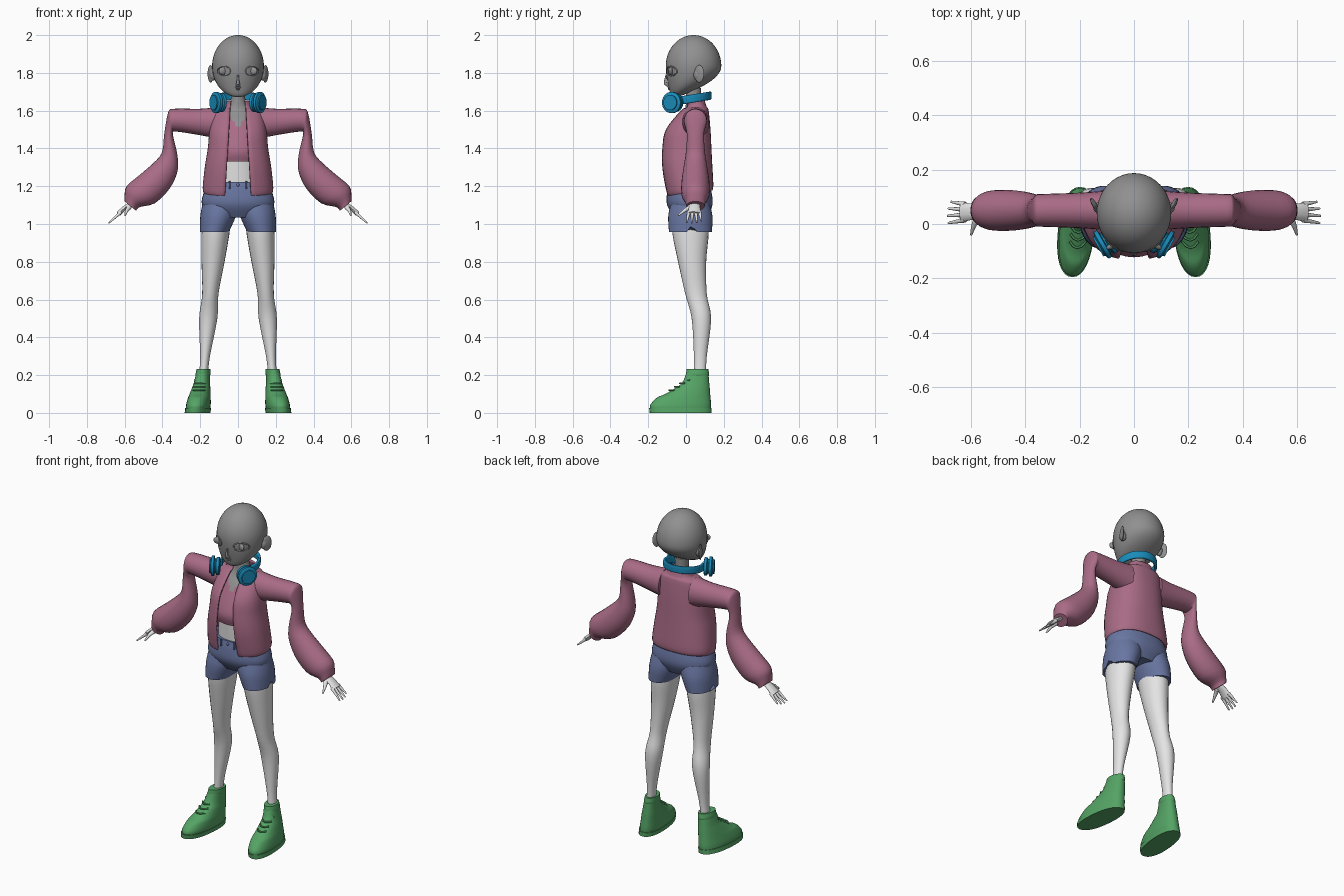
import bpy, bmesh, math
from mathutils import Vector, Matrix

cube = bpy.data.objects.get("Cube")
if cube:
    bpy.data.objects.remove(cube)


def material(name, *colour):
    mat = bpy.data.materials.new(name)
    mat.use_nodes = True
    mat.diffuse_color = (*colour, 1)
    mat.node_tree.nodes["Principled BSDF"].inputs["Base Color"].default_value = (*colour, 1)
    return mat


GREY = material("head grey", .28, .28, .28)
PALE = material("pale limbs", .78, .78, .78)
PINK = material("jacket pink", .4, .15, .24)
BLUE = material("shorts blue", .14, .18, .36)
GREEN = material("shoe green", .09, .37, .13)
CYAN = material("headphone cyan", .01, .26, .49)
parts = []


def make(name, bm, mats, mirror=False, warp=None, rule=None, thickness=None):
    """Turn a bmesh into a named object, with optional bending, colour rule and modifiers."""
    if warp:
        for vert in bm.verts:
            vert.co = warp(vert.co)
    bmesh.ops.recalc_face_normals(bm, faces=bm.faces[:])
    if rule:
        for face in bm.faces:
            face.material_index = rule(face.calc_center_median())
    mesh = bpy.data.meshes.new(name)
    bm.to_mesh(mesh)
    bm.free()
    for mat in mats if isinstance(mats, list) else [mats]:
        mesh.materials.append(mat)
    ob = bpy.data.objects.new(name, mesh)
    bpy.context.collection.objects.link(ob)
    if thickness:
        shell = ob.modifiers.new("thickness", 'SOLIDIFY')
        shell.thickness, shell.offset = thickness, -1
    if mirror:
        ob.modifiers.new("mirror", 'MIRROR')
    parts.append(ob)


def smooth_rows(rows, steps):
    """Catmull-Rom interpolation between rows of numbers."""
    result = []
    last = len(rows) - 1
    for i in range(last):
        around = [rows[max(0, min(last, i + d))] for d in (-1, 0, 1, 2)]
        for s in range(steps):
            t = s / steps
            result.append([b + t / 2 * (c - a + t * (2*a - 5*b + 4*c - d + t * (3*(b - c) + d - a)))
                           for a, b, c, d in zip(*around)])
    return result + [list(rows[last])]


def loft(name, rings, mat, sides=24, power=1, **options):
    """Skin superellipse rings (centre, side axis, front axis, angle of the front opening)."""
    bm = bmesh.new()
    bulge = lambda value: math.copysign(abs(value) ** power, value)
    is_open = rings[0][3] > 0
    loops = []
    for centre, side, front, start in rings:
        step = (math.tau - 2 * start) / (sides - 1 if is_open else sides)
        angles = [start + step * j for j in range(sides)]
        loops.append([bm.verts.new(centre + side * bulge(math.sin(a)) + front * bulge(math.cos(a)))
                      for a in angles])
    for low, high in zip(loops, loops[1:]):
        for j in range(sides - 1 if is_open else sides):
            k = (j + 1) % sides
            bm.faces.new((low[j], low[k], high[k], high[j]))
    if not is_open:
        bm.faces.new(loops[0])
        bm.faces.new(loops[-1])
    make(name, bm, mat, **options)


def stack(name, rows, mat, steps=4, power=1, centre=lambda z: 0, opening=lambda z: 0, **options):
    """Upright loft from rows (z, half width, front y, back y)."""
    rings = []
    for z, half, front, back in smooth_rows(rows, steps):
        start = math.asin((opening(z) / half) ** (1 / power))
        rings.append((Vector((centre(z), (front + back) / 2, z)), Vector((half, 0, 0)),
                      Vector((0, (front - back) / 2, 0)), start))
    loft(name, rings, mat, power=power, **options)


def tube(name, points, start, end, mat, sides=10, flat=1, **options):
    """Tube through points, its radius going evenly from start to end."""
    points = [Vector(p) for p in points]
    last = len(points) - 1
    rings = []
    for i, point in enumerate(points):
        along = (points[min(i + 1, last)] - points[max(i - 1, 0)]).normalized()
        across = along.cross(Vector((0, 1, 0))).normalized()
        radius = start + (end - start) * i / last
        rings.append((point, across * radius * flat, along.cross(across) * radius, 0))
    loft(name, rings, mat, sides=sides, **options)


def blob(name, centre, radii, mat, turn=0, sides=20, **options):
    bm = bmesh.new()
    matrix = Matrix.Translation(centre) @ Matrix.Rotation(turn, 4, 'Z') @ Matrix.Diagonal((*radii, 1))
    bmesh.ops.create_uvsphere(bm, u_segments=sides, v_segments=sides, radius=1, matrix=matrix)
    make(name, bm, mat, **options)


# Head: an egg whose lower half is narrowed and drawn forward to the chin
SKULL = Vector((0, .04, 1.836))
SKULL_SIZE = Vector((.137, .147, .164))


def jaw(p):
    drop = max(0, (SKULL.z - p.z) / SKULL_SIZE.z) ** 2
    return Vector((p.x, SKULL.y + (p.y - SKULL.y) * (1 - .45 * drop) - .1 * drop, p.z))


def on_face(x, z):
    """Point on the front of the head."""
    rest = 1 - (x / SKULL_SIZE.x) ** 2 - ((z - SKULL.z) / SKULL_SIZE.z) ** 2
    return jaw(Vector((x, SKULL.y - SKULL_SIZE.y * math.sqrt(rest), z)))


blob("head", SKULL, SKULL_SIZE, GREY, sides=40, warp=jaw)
tube("nose", [on_face(0, 1.79), on_face(0, 1.76) - Vector((0, .01, 0)), (0, -.11, 1.745), (0, -.09, 1.735)],
     .004, .012, GREY)
for lip, z, width in (("upper_lip", 1.722, .017), ("lower_lip", 1.714, .012)):
    blob(lip, on_face(0, z), (width, .006, .004), GREY)
blob("eyes", on_face(.075, 1.81) + Vector((0, .005, 0)), (.03, .012, .022), GREY, turn=-.5, mirror=True)
turns = [math.tau * i / 20 for i in range(21)]
tube("eyelids", [on_face(.075 + .034 * math.cos(a), 1.81 + .025 * math.sin(a)) for a in turns],
     .004, .004, GREY, sides=6, mirror=True)
blob("ears", (.145, .07, 1.795), (.009, .029, .046), GREY, turn=-.5, mirror=True)
blob("ear_roots", (.13, .06, 1.79), (.02, .02, .03), GREY, mirror=True)

# Neck and chest with a cropped top, then the bare waist
stack("chest", [(1.33, .12, -.11, .1), (1.4, .13, -.12, .1), (1.53, .12, -.06, .1), (1.6, .07, -.01, .09),
                (1.65, .04, 0, .08), (1.72, .04, 0, .08)], [PINK, GREY], steps=8, sides=48,
      rule=lambda c: int(c.z > 1.5 + 1.6 * abs(c.x)))
stack("waist", [(1.15, .13, -.08, .11), (1.35, .11, -.09, .09)], PALE)


# Open jacket with a hem that rises towards the back
def hem_tilt(p):
    return p + Vector((0, 0, p.y / 8 * max(0, min(1, (1.35 - p.z) * 6))))


stack("jacket_body", [(1.16, .18, -.1, .14), (1.19, .187, -.11, .145), (1.3, .176, -.13, .14),
                      (1.4, .16, -.13, .135), (1.5, .15, -.11, .13), (1.6, .125, -.03, .12),
                      (1.62, .08, 0, .11), (1.65, .07, 0, .1)], PINK, power=.85, sides=40,
      opening=lambda z: .07 - (z - 1.16) / 16, thickness=.01, warp=hem_tilt)

# Puffy sleeves: each row is an upper and a lower edge point (x, z, x, z)
sleeve = [(.1, 1.62, .1, 1.45), (.2, 1.61, .2, 1.47), (.34, 1.61, .33, 1.49), (.37, 1.59, .345, 1.48),
          (.39, 1.48, .34, 1.45), (.4, 1.39, .32, 1.36), (.43, 1.34, .32, 1.28), (.52, 1.26, .36, 1.19),
          (.59, 1.2, .44, 1.11), (.6, 1.15, .52, 1.09), (.6, 1.12, .54, 1.07)]
rings = []
for xa, za, xb, zb in smooth_rows(sleeve, 3):
    half = Vector((xa - xb, 0, za - zb)) / 2
    rings.append((Vector((xb, .05, zb)) + half, half, Vector((0, -.03 - half.length / 2, 0)), 0))
loft("sleeves", rings, PINK, mirror=True)

# Hands
tube("palms", [(.55, .045, 1.12), (.6, .045, 1.085), (.632, .043, 1.055)], .025, .036, PALE,
     flat=.4, mirror=True)
for i, finger in enumerate(("index", "middle", "ring", "little")):
    base = Vector((.62, .015 + .019 * i, 1.063))
    tip = Vector((.685, .003 + .027 * i, 1.005))
    reach = 1 - .05 * (i - 1) ** 2
    tube(finger + "_fingers", [base.lerp(tip, reach * s / 3) for s in range(4)], .01, .004, PALE, mirror=True)
tube("thumbs", [(.575, .025, 1.09), (.59, -.01, 1.07), (.598, -.04, 1.045)], .014, .004, PALE, mirror=True)


# Shorts with a notch at the outer hem
def notch(p):
    lift = max(0, 1 - abs(p.y - .03) * 40) if p.x > .19 and p.z < .98 else 0
    return p + Vector((0, 0, lift / 25))


stack("shorts_seat", [(1.035, .13, -.06, .11), (1.1, .19, -.1, .14), (1.17, .18, -.1, .135),
                      (1.22, .155, -.09, .12)], BLUE, power=.9, sides=36)
stack("shorts_legs", [(.957, .077, -.09, .137), (1.04, .094, -.094, .14), (1.11, .098, -.08, .125)], BLUE,
      sides=36, centre=lambda z: .35 - .235 * z, mirror=True, warp=notch)
stack("waistband", [(1.195, .17, -.1, .13), (1.223, .16, -.094, .125)], BLUE, steps=1, power=.9, sides=36)
blob("shorts_button", (0, -.098, 1.207), (.008, .005, .008), BLUE)
tube("belt_loops", [(.045, -.1, 1.185), (.045, -.097, 1.228)], .005, .005, BLUE, sides=6, mirror=True)

# Legs
stack("legs", [(.2, .023, .04, .105), (.3, .026, .042, .11), (.5, .048, .03, .133), (.63, .043, -.004, .11),
               (.8, .061, -.042, .107), (.95, .074, -.072, .12), (1.05, .075, -.075, .115)],
      PALE, centre=lambda z: .2 - .085 * z, mirror=True)


# High shoes with toes turned out a little
def toe_out(p):
    return Vector((p.x - .09 * (p.y - .06), p.y, p.z))


shoe = dict(mat=GREEN, centre=lambda z: .206 - z / 10, sides=32, mirror=True, warp=toe_out)
stack("shoes", [(.01, .06, -.185, .13), (.04, .063, -.19, .133), (.08, .058, -.155, .13), (.1, .054, -.11, .128),
                (.13, .048, -.06, .126), (.16, .042, -.02, .123), (.22, .035, .005, .118)], power=.88, **shoe)
stack("soles", [(0, .066, -.192, .136), (.025, .066, -.195, .136)], power=.88, steps=1, **shoe)
stack("shoe_collars", [(.195, .035, .005, .12), (.205, .039, 0, .123), (.232, .036, .004, .118)], **shoe)
for i in range(4):
    y, z = -.088 + .028 * i, .12 + .018 * i
    tube("laces", [(.195 + .015 * s, y + .006 * s * s, z) for s in range(-2, 3)], .005, .005, GREEN,
         sides=6, mirror=True, warp=toe_out)

# Headphones resting round the neck
hub, axis, up = Vector((.106, -.07, 1.643)), Vector((.87, -.5, 0)), Vector((0, 0, 1))
profile = [(-.03, .03), (-.025, .05), (-.01, .05), (-.005, .04), (0, .04), (.003, .056), (.017, .056),
           (.023, .04), (.03, .04)]
loft("headphone_cups", [(hub + axis * d, axis.cross(up) * r, up * r, 0) for d, r in profile], CYAN,
     sides=32, mirror=True)
band = []
for i in range(-16, 17):
    angle = math.radians(7.6 * i)
    out = Vector((math.sin(angle), math.cos(angle), .16 * math.cos(angle)))
    band.append((Vector((0, .022, 1.662)) + out / 9.5, out * .008, up * .022, 0))
loft("headphone_band", band, CYAN, power=.5)

# Smooth shading with sharp creases kept
bpy.ops.object.select_all(action='DESELECT')
for ob in parts:
    ob.select_set(True)
bpy.context.view_layer.objects.active = parts[0]
bpy.ops.object.shade_smooth_by_angle(angle=math.radians(40))
